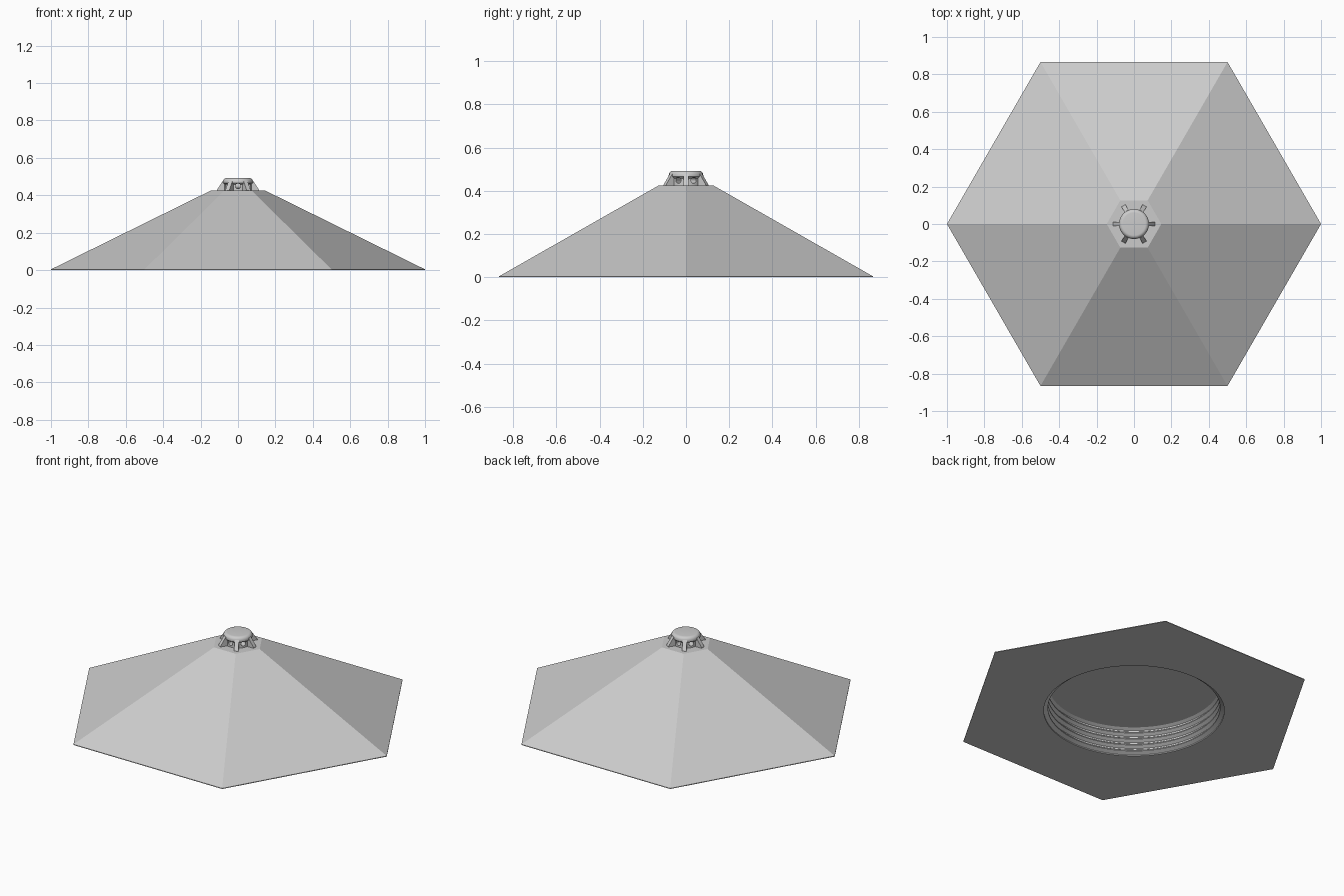
import bpy, bmesh, math
from mathutils import Matrix

if "Cube" in bpy.data.objects:
    bpy.data.objects.remove(bpy.data.objects["Cube"])

grey = bpy.data.materials.new("light grey")
grey.diffuse_color = (0.6, 0.6, 0.6, 1)
grey.use_nodes = True
grey.node_tree.nodes["Principled BSDF"].inputs["Base Color"].default_value = grey.diffuse_color


def make_object(name, bm):
    bmesh.ops.recalc_face_normals(bm, faces=bm.faces)
    mesh = bpy.data.meshes.new(name)
    bm.to_mesh(mesh)
    bm.free()
    mesh.materials.append(grey)
    obj = bpy.data.objects.new(name, mesh)
    bpy.context.collection.objects.link(obj)
    return obj


def lathe(name, profile, sides):
    """Solid of revolution from (radius, z) points, closed by flat end caps."""
    bm = bmesh.new()
    rings = [[bm.verts.new((r * math.cos(2 * math.pi * i / sides),
                            r * math.sin(2 * math.pi * i / sides), z))
              for i in range(sides)] for r, z in profile]
    for a, b in zip(rings, rings[1:]):
        for i in range(sides):
            j = (i + 1) % sides
            bm.faces.new((a[i], a[j], b[j], b[i]))
    bm.faces.new(rings[0][::-1])
    bm.faces.new(rings[-1])
    return make_object(name, bm)


def select_only(obj):
    bpy.ops.object.select_all(action='DESELECT')
    obj.select_set(True)
    bpy.context.view_layer.objects.active = obj


def cut(obj, cutter):
    mod = obj.modifiers.new("cut", 'BOOLEAN')
    mod.operation = 'DIFFERENCE'
    mod.solver = 'EXACT'
    mod.object = cutter
    select_only(obj)
    bpy.ops.object.modifier_apply(modifier=mod.name)
    bpy.data.objects.remove(cutter)


def smooth(obj, degrees=30):
    select_only(obj)
    bpy.ops.object.shade_smooth_by_angle(angle=math.radians(degrees))


# Hexagonal sloping body
body = lathe("hexagonal_body", [(1, 0), (1, 0.004), (0.146, 0.425)], 6)

# Ridged round socket sunk into the underside
ridges = [(0.497, -0.02), (0.497, 0.006)]
for k in range(4):
    z = 0.006 + k * 0.038
    ridges += [(0.474, z + 0.012), (0.474, z + 0.018),
               (0.492, z + 0.030), (0.492, z + 0.038)]
ridges.append((0.474, 0.168))
cut(body, lathe("socket_cutter", ridges, 96))
smooth(body, 20)

# Rounded cap on a narrower neck
cap_profile = [(0.072, 0.42), (0.072, 0.458), (0.080, 0.466)]
cap_profile += [(0.060 + 0.020 * math.cos(a), 0.473 + 0.020 * math.sin(a))
                for a in (math.pi / 2 * i / 6 for i in range(7))]
cap = lathe("cap", cap_profile, 48)

# Cross drilled holes through the neck, between the fins
for k in range(3):
    bm = bmesh.new()
    turn = Matrix.Rotation(math.radians(30 + 60 * k), 4, 'Z')
    bmesh.ops.create_cone(
        bm, cap_ends=True, segments=20, radius1=0.014, radius2=0.014, depth=0.4,
        matrix=Matrix.Translation((0, 0, 0.449)) @ turn @ Matrix.Rotation(math.pi / 2, 4, 'Y'))
    cut(cap, make_object("hole_cutter", bm))
smooth(cap)

# Six slanted fins around the cap
fin_profile = [(0.060, 0.42), (0.114, 0.42), (0.112, 0.430), (0.080, 0.478), (0.060, 0.478)]
for k in range(6):
    bm = bmesh.new()
    face = bm.faces.new([bm.verts.new((r, -0.012, z)) for r, z in fin_profile])
    side = bmesh.ops.extrude_face_region(bm, geom=[face])["geom"]
    bmesh.ops.translate(bm, vec=(0, 0.024, 0),
                        verts=[v for v in side if isinstance(v, bmesh.types.BMVert)])
    bmesh.ops.rotate(bm, verts=bm.verts, matrix=Matrix.Rotation(math.radians(60 * k), 3, 'Z'))
    make_object(f"cap_fin_{k + 1}", bm)
